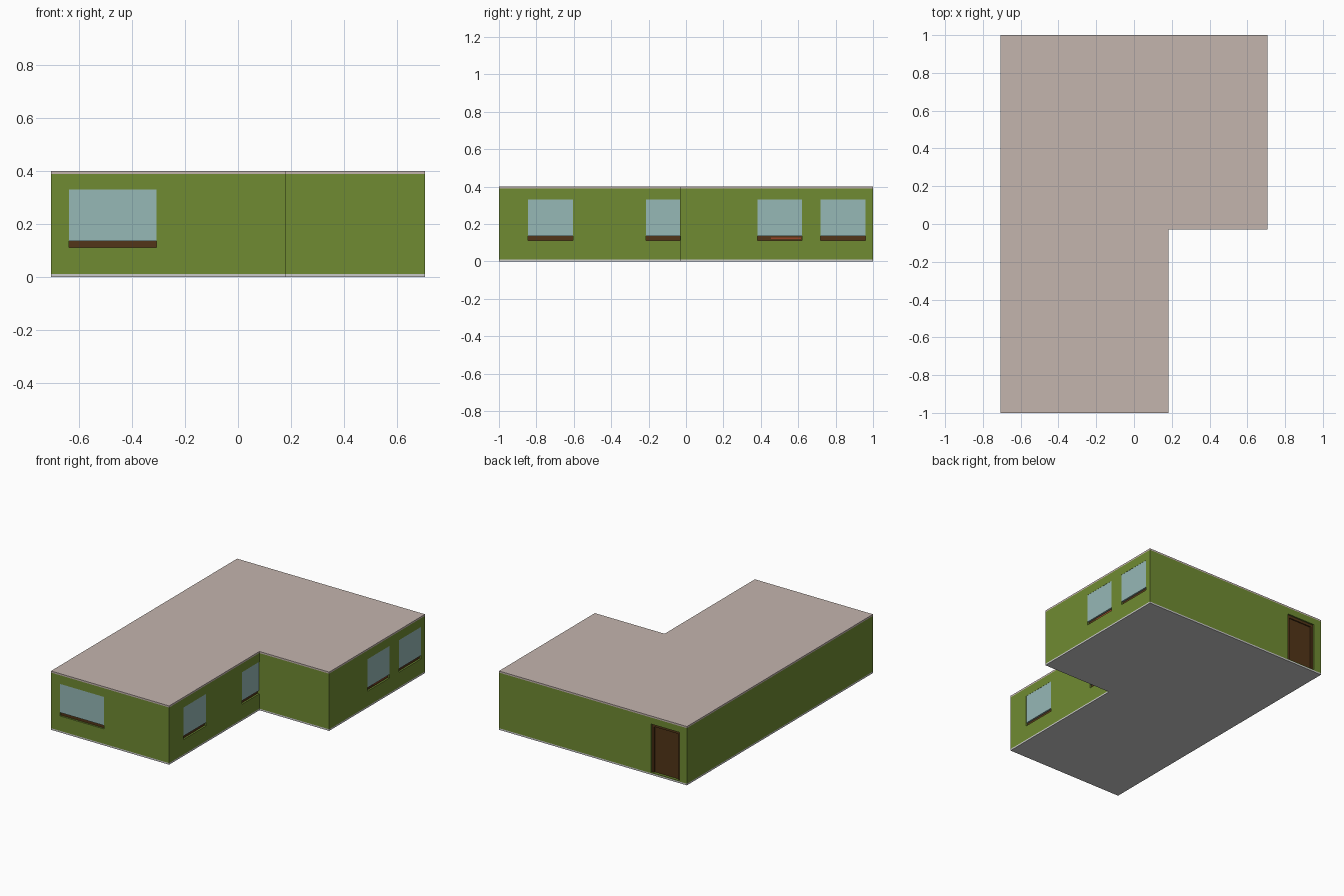
import bpy, bmesh

if "Cube" in bpy.data.objects:
    bpy.data.objects.remove(bpy.data.objects["Cube"])

X, Y, H = 0.707, 1.0, 0.4       # half width, half length, height
NX, NY = 0.182, -0.03           # inner corner of the L
T, SLAB = 0.035, 0.011          # wall and slab thickness


def material(name, rgb):
    m = bpy.data.materials.new(name)
    m.diffuse_color = (*rgb, 1)
    m.use_nodes = True
    m.node_tree.nodes["Principled BSDF"].inputs["Base Color"].default_value = m.diffuse_color
    return m


GREEN = material("green_paint", (0.162, 0.258, 0.032))
ROOF = material("roof_plaster", (0.55, 0.46, 0.42))
GLASS = material("glass", (0.305, 0.479, 0.468))
BROWN = material("dark_wood", (0.085, 0.036, 0.009))
RED = material("red_wood", (0.32, 0.06, 0.02))


def prism(name, outline, z0, z1, mat=None):
    bm = bmesh.new()
    face = bm.faces.new([bm.verts.new((x, y, z0)) for x, y in outline])
    ext = bmesh.ops.extrude_face_region(bm, geom=[face])["geom"]
    verts = [g for g in ext if isinstance(g, bmesh.types.BMVert)]
    bmesh.ops.translate(bm, verts=verts, vec=(0, 0, z1 - z0))
    bmesh.ops.recalc_face_normals(bm, faces=bm.faces)
    me = bpy.data.meshes.new(name)
    bm.to_mesh(me)
    bm.free()
    ob = bpy.data.objects.new(name, me)
    bpy.context.collection.objects.link(ob)
    if mat:
        me.materials.append(mat)
    return ob


def box(name, x0, x1, y0, y1, z0, z1, mat=None):
    return prism(name, [(x0, y0), (x1, y0), (x1, y1), (x0, y1)], z0, z1, mat)


def footprint(t):
    return [(-X + t, -Y + t), (NX - t, -Y + t), (NX - t, NY + t),
            (X - t, NY + t), (X - t, Y - t), (-X + t, Y - t)]


def cut(ob, cutter):
    cutter.hide_render = True
    mod = ob.modifiers.new("cut", 'BOOLEAN')
    mod.operation, mod.solver, mod.object = 'DIFFERENCE', 'EXACT', cutter
    bpy.context.view_layer.objects.active = ob
    bpy.ops.object.modifier_apply(modifier=mod.name)
    bpy.data.objects.remove(cutter)


# Shell: floor, roof and hollow walls
prism("floor_slab", footprint(0), 0, SLAB)
prism("roof_slab", footprint(0), H - SLAB, H, ROOF)
walls = prism("walls", footprint(0), SLAB, H - SLAB, GREEN)
cut(walls, prism("room_cutter", footprint(T), -0.1, H + 0.1))


# Windows: nearly flush pane above a recessed wooden sill
def window(name, facing, wall, a, b):
    def part(label, inner, outer, z0, z1, mat=None):
        if facing == 'X':
            return box(label, wall - inner, wall - outer, a, b, z0, z1, mat)
        return box(label, a, b, wall + outer, wall + inner, z0, z1, mat)
    cut(walls, part(name + "_cutter", T + 0.02, -0.02, 0.112, 0.33))
    part(name + "_pane", 0.025, 0.001, 0.135, 0.33, GLASS)
    part(name + "_sill", T, 0.012, 0.112, 0.135, BROWN)


window("front_window", 'Y', -Y, -0.64, -0.308)
window("wing_window_front", 'X', NX, -0.845, -0.603)
window("wing_window_corner", 'X', NX, -0.215, NY - 0.001)
window("side_window_front", 'X', X, 0.383, 0.62)
window("side_window_back", 'X', X, 0.72, 0.96)

# Edge of an indoor shelf showing through one sill
box("indoor_shelf", X - 0.12, X - 0.011, 0.455, 0.615, 0.121, 0.128, RED)

# Back door in a recessed opening, with frame and panel
DX0, DX1, DZ0, DZ1 = -0.65, -0.436, 0.016, 0.345
cut(walls, box("door_cutter", DX0, DX1, Y - T - 0.02, Y + 0.02, DZ0, DZ1))
F = 0.018
for label, x0, x1, z0 in (("left_jamb", DX0, DX0 + F, DZ0),
                          ("right_jamb", DX1 - F, DX1, DZ0),
                          ("door_lintel", DX0 + F, DX1 - F, DZ1 - F)):
    box(label, x0, x1, Y - T, Y - 0.01, z0, DZ1, BROWN)
box("door_panel", DX0 + F, DX1 - F, Y - T, Y - 0.018, DZ0, DZ1 - F, BROWN)
